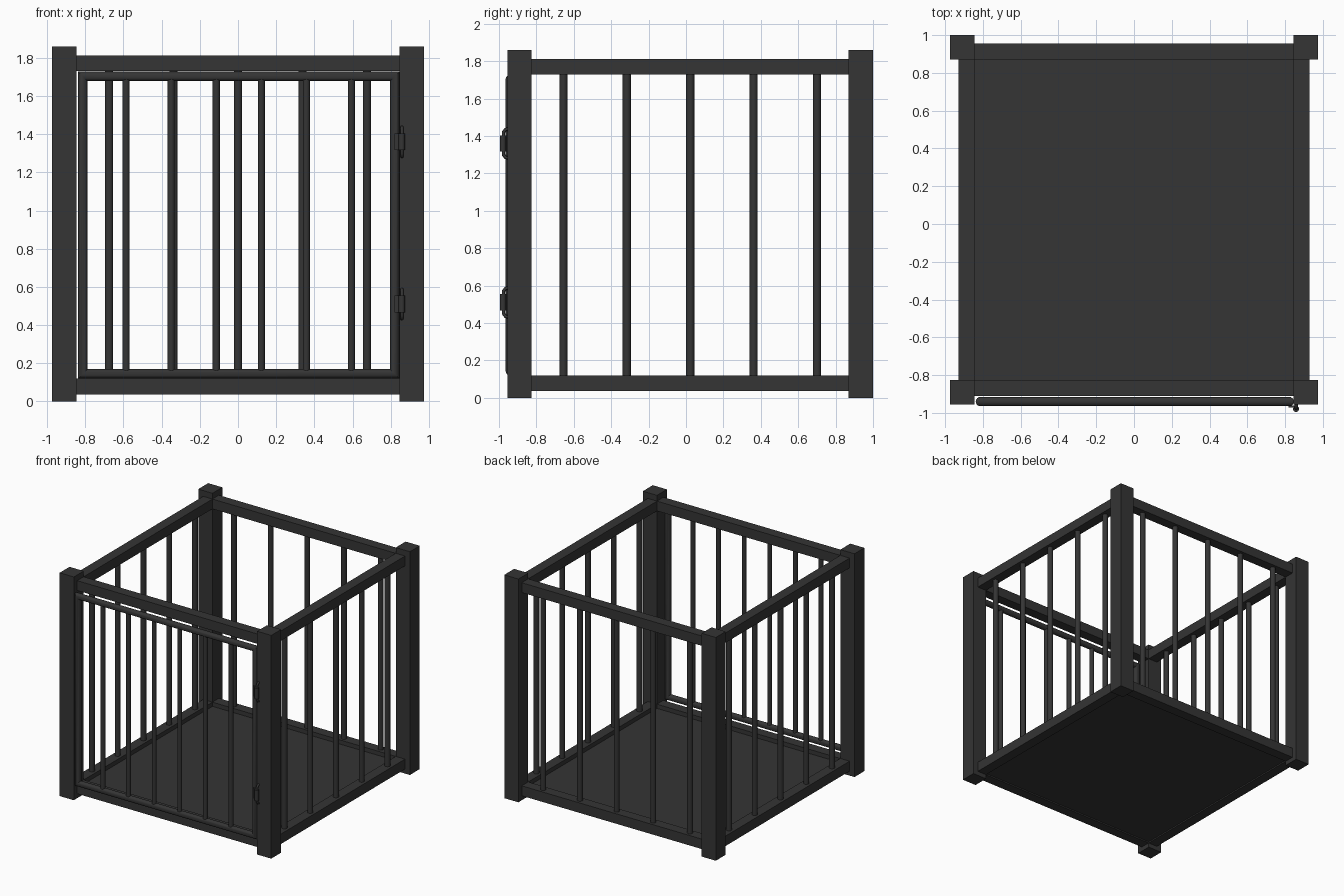
import bpy, bmesh, math

if "Cube" in bpy.data.objects:
    bpy.data.objects.remove(bpy.data.objects["Cube"])

mat = bpy.data.materials.new("dark_metal")
mat.diffuse_color = (0.035, 0.035, 0.035, 1)
mat.use_nodes = True
mat.node_tree.nodes["Principled BSDF"].inputs["Base Color"].default_value = mat.diffuse_color


def finish(o, name, smooth=False):
    o.name = name
    o.data.materials.append(mat)
    if smooth:
        bpy.ops.object.shade_smooth_by_angle(angle=math.radians(40))
    return o


def box(name, x0, x1, y0, y1, z0, z1):
    bpy.ops.mesh.primitive_cube_add(size=1, location=((x0 + x1) / 2, (y0 + y1) / 2, (z0 + z1) / 2))
    o = bpy.context.object
    o.scale = (x1 - x0, y1 - y0, z1 - z0)
    bpy.ops.object.transform_apply(location=False, rotation=False, scale=True)
    return finish(o, name)


def rod(name, x, y, z0, z1, r):
    bpy.ops.mesh.primitive_cylinder_add(vertices=16, radius=r, depth=z1 - z0, location=(x, y, (z0 + z1) / 2))
    return finish(bpy.context.object, name, True)


XI, YF, YB = 0.845, -0.825, 0.87      # inner faces of the posts
W, POST = 0.085, 0.13                 # rail and post thickness
YM = (YF + YB) / 2

# Corner posts
for s in (-1, 1):
    xs = sorted((s * XI, s * (XI + POST)))
    box("front_post", *xs, YF - POST, YF, 0, 1.86)
    box("back_post", *xs, YB, YB + POST, 0, 1.86)

# Top and bottom rails
for name, z0, z1 in (("bottom", 0.037, 0.12), ("top", 1.73, 1.812)):
    box(name + "_front_rail", -XI, XI, YF - W, YF, z0, z1)
    box(name + "_back_rail", -XI, XI, YB, YB + W, z0, z1)
    for s in (-1, 1):
        box(name + "_side_rail", *sorted((s * XI, s * (XI + W))), YF, YB, z0, z1)

# Floor panel
box("floor", -XI, XI, YF, YB, 0.048, 0.085)

# Fixed bars on the back and both sides
for i in range(-2, 3):
    rod("back_bar", i * 0.338, YB + W / 2, 0.11, 1.74, 0.022)
    for s in (-1, 1):
        rod("side_bar", s * (XI + W / 2), YM + i * 0.339, 0.11, 1.74, 0.022)

# Door frame: mitred round tube
R, DY = 0.0245, -0.94
DX0, DX1, DZ0, DZ1 = -0.838, 0.846, 0.12, 1.728
bm = bmesh.new()
rings, N = [], 16
for sx, sz in ((-1, -1), (1, -1), (1, 1), (-1, 1)):
    cx = DX1 - R if sx > 0 else DX0 + R
    cz = DZ1 - R if sz > 0 else DZ0 + R
    ring = []
    for k in range(N):
        a = 2 * math.pi * k / N
        d = R * math.cos(a)
        ring.append(bm.verts.new((cx + sx * d, DY + R * math.sin(a), cz + sz * d)))
    rings.append(ring)
for i in range(4):
    a, b = rings[i], rings[(i + 1) % 4]
    for k in range(N):
        j = (k + 1) % N
        bm.faces.new((a[k], a[j], b[j], b[k]))
bmesh.ops.recalc_face_normals(bm, faces=bm.faces)
me = bpy.data.meshes.new("door_frame")
bm.to_mesh(me)
bm.free()
door = bpy.data.objects.new("door_frame", me)
bpy.context.collection.objects.link(door)
bpy.ops.object.select_all(action='DESELECT')
bpy.context.view_layer.objects.active = door
door.select_set(True)
finish(door, "door_frame", True)

# Door bars
for i in range(6):
    rod("door_bar", 0.004 + (i - 2.5) * 0.236, DY, DZ0 + R, DZ1 - R, 0.0185)

# Hinges: bent pin fixed to the post, barrel and leaf on the door
for z in (0.51, 1.36):
    cu = bpy.data.curves.new("hinge_pin", 'CURVE')
    cu.dimensions = '3D'
    cu.bevel_depth = 0.009
    cu.bevel_resolution = 2
    cu.use_fill_caps = True
    sp = cu.splines.new('POLY')
    path = [(-0.95, 0.077), (-0.965, 0.075), (-0.976, 0.06), (-0.976, -0.06), (-0.965, -0.075), (-0.95, -0.077)]
    sp.points.add(len(path) - 1)
    for p, (y, dz) in zip(sp.points, path):
        p.co = (0.859, y, z + dz, 1)
    pin = bpy.data.objects.new("hinge_pin", cu)
    bpy.context.collection.objects.link(pin)
    finish(pin, "hinge_pin")
    rod("hinge_barrel", 0.858, -0.979, z - 0.044, z + 0.044, 0.016)
    box("hinge_leaf", 0.817, 0.858, -0.972, -0.96, z - 0.044, z + 0.044)
